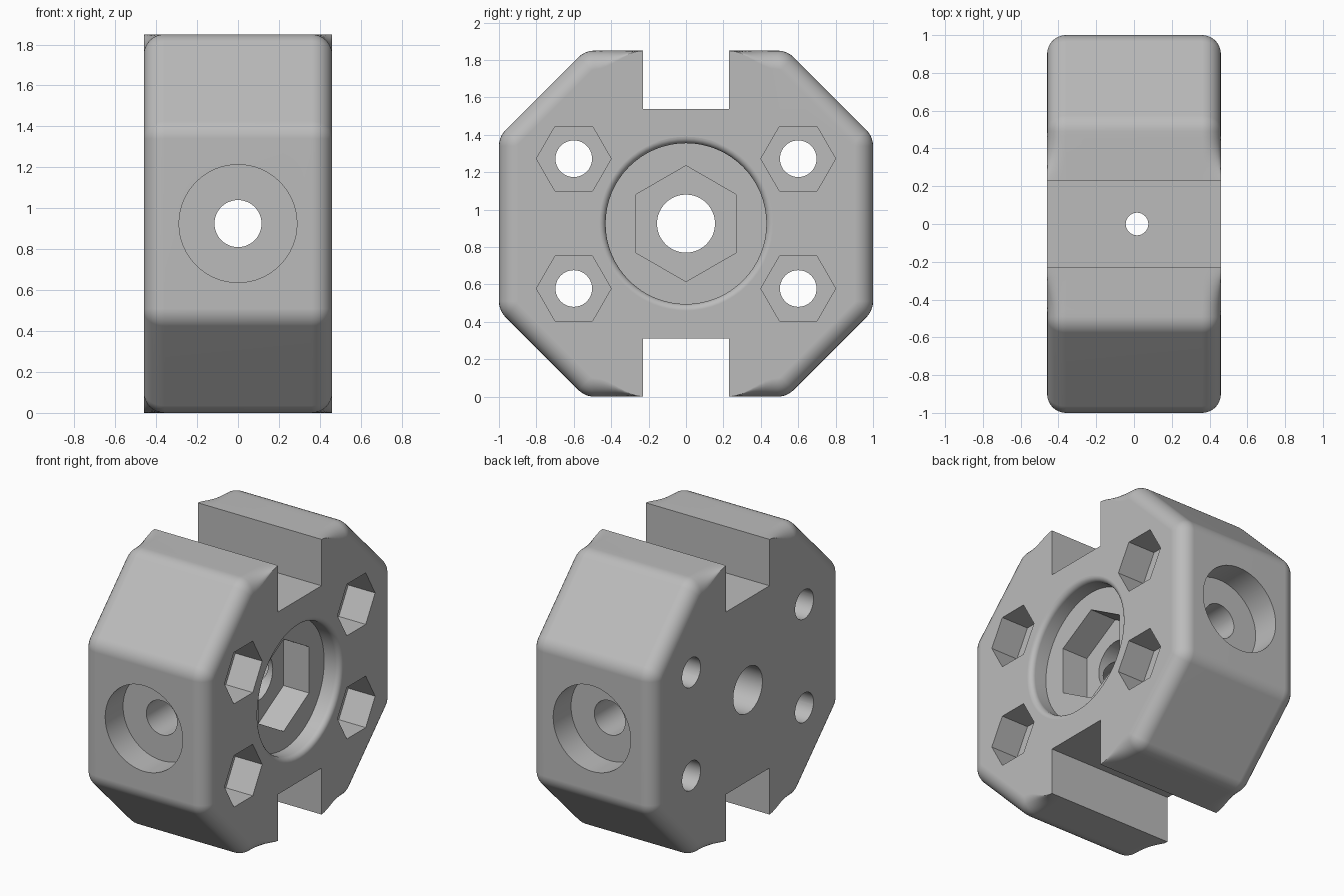
import bpy, bmesh, math
from mathutils import Matrix, Vector

if "Cube" in bpy.data.objects:
    bpy.data.objects.remove(bpy.data.objects["Cube"])

MID = 0.925          # height of the centre
HALF_X = 0.46        # half thickness
EDGE = 0.10          # rounding of the face edges
CORNER = 0.12        # rounding of the octagon corners

grey = bpy.data.materials.new("grey")
grey.diffuse_color = (0.5, 0.5, 0.5, 1)
grey.use_nodes = True
grey.node_tree.nodes["Principled BSDF"].inputs["Base Color"].default_value = grey.diffuse_color


def make(name, bm):
    bmesh.ops.recalc_face_normals(bm, faces=bm.faces)
    me = bpy.data.meshes.new(name)
    bm.to_mesh(me)
    bm.free()
    ob = bpy.data.objects.new(name, me)
    bpy.context.collection.objects.link(ob)
    me.materials.append(grey)
    return ob


def loft(bm, rings):
    rows = [[bm.verts.new(p) for p in ring] for ring in rings]
    n = len(rows[0])
    for a, b in zip(rows, rows[1:]):
        for i in range(n):
            j = (i + 1) % n
            bm.faces.new((a[i], a[j], b[j], b[i]))
    bm.faces.new(rows[0][::-1])
    bm.faces.new(rows[-1])


def outline(d):
    """Slotted rounded octagon, inset by d, with the inset fading at the slots."""
    k = CORNER * math.tan(math.pi / 8)
    q = [(0.23, 0.613), (0.23, MID)]
    for i in range(1, 8):
        t = i / 8
        q.append((0.23 + (0.54 - k - 0.23) * t, MID - d * t * t * (3 - 2 * t)))
    for cy, cz, start in ((0.54 - k, MID - CORNER, 90), (1 - CORNER, 0.465 - k, 45)):
        for i in range(6):
            a = math.radians(start - 9 * i)
            q.append((cy + (CORNER - d) * math.cos(a), cz + (CORNER - d) * math.sin(a)))
    r = q[::-1]
    return (q + [(y, -z) for y, z in r] + [(-y, -z) for y, z in q]
            + [(-y, z) for y, z in r])


# Body: outline lofted through the thickness with rounded face edges
steps = []
for i in range(9):
    a = math.radians(90 * i / 8)
    steps.append((HALF_X - EDGE + EDGE * math.sin(a), EDGE * (1 - math.cos(a))))
steps = [(-x, d) for x, d in steps[::-1]] + steps
bm = bmesh.new()
loft(bm, [[(x, y, z + MID) for y, z in outline(d)] for x, d in steps])
body = make("body", bm)


def cut(axis, origin, profile, sides=64, turn=0.0):
    """Cut a turned shape; profile holds (distance along axis, radius)."""
    rot = Vector((0, 0, 1)).rotation_difference(Vector(axis)).to_matrix().to_4x4()
    m = Matrix.Translation(origin) @ rot
    bm = bmesh.new()
    loft(bm, [[m @ Vector((r * math.cos(turn + math.tau * i / sides),
                           r * math.sin(turn + math.tau * i / sides), h))
               for i in range(sides)] for h, r in profile])
    cutter = make("cutter", bm)
    cutter.hide_render = True
    mod = body.modifiers.new("cut", 'BOOLEAN')
    mod.operation, mod.solver, mod.object = 'DIFFERENCE', 'EXACT', cutter
    bpy.context.view_layer.objects.active = body
    bpy.ops.object.modifier_apply(modifier=mod.name)
    bpy.data.objects.remove(cutter)


X, Y, Z = (1, 0, 0), (0, 1, 0), (0, 0, 1)
centre = (0, 0, MID)

# Round recess with softened rim, hexagonal pocket and bore in the right face
rim = [(HALF_X - 0.035 + 0.035 * math.sin(a), 0.43 + 0.035 * (1 - math.cos(a)))
       for a in (math.radians(15 * i) for i in range(7))]
cut(X, centre, [(0.34, 0.43)] + rim + [(0.6, 0.465)])
cut(X, centre, [(0.15, 0.31), (0.6, 0.31)], 6, 0)
cut(X, centre, [(-0.7, 0.155), (0.7, 0.155)])

# Four bolt holes with hexagonal nut pockets
for y in (-0.6, 0.6):
    for z in (-0.347, 0.347):
        p = (0, y, MID + z)
        cut(X, p, [(HALF_X - 0.2, 0.2), (0.6, 0.2)], 6, math.pi / 2)
        cut(X, p, [(-0.7, 0.098), (0.7, 0.098)], 40)

# Cross bore with a counterbore at each end
cut(Y, centre, [(-1.2, 0.115), (1.2, 0.115)], 48)
for s in (-1, 1):
    cut((0, s, 0), centre, [(0.81, 0.288), (1.2, 0.288)])

# Small upright bore between the slots
cut(Z, (0.016, 0, MID), [(-1.2, 0.06), (1.2, 0.06)], 32)

# Smooth rounded areas, keep the machined edges sharp
bpy.ops.object.select_all(action='DESELECT')
body.select_set(True)
bpy.context.view_layer.objects.active = body
bpy.ops.object.shade_smooth_by_angle(angle=math.radians(30))
wn = body.modifiers.new("weighted_normals", 'WEIGHTED_NORMAL')
wn.keep_sharp = True
